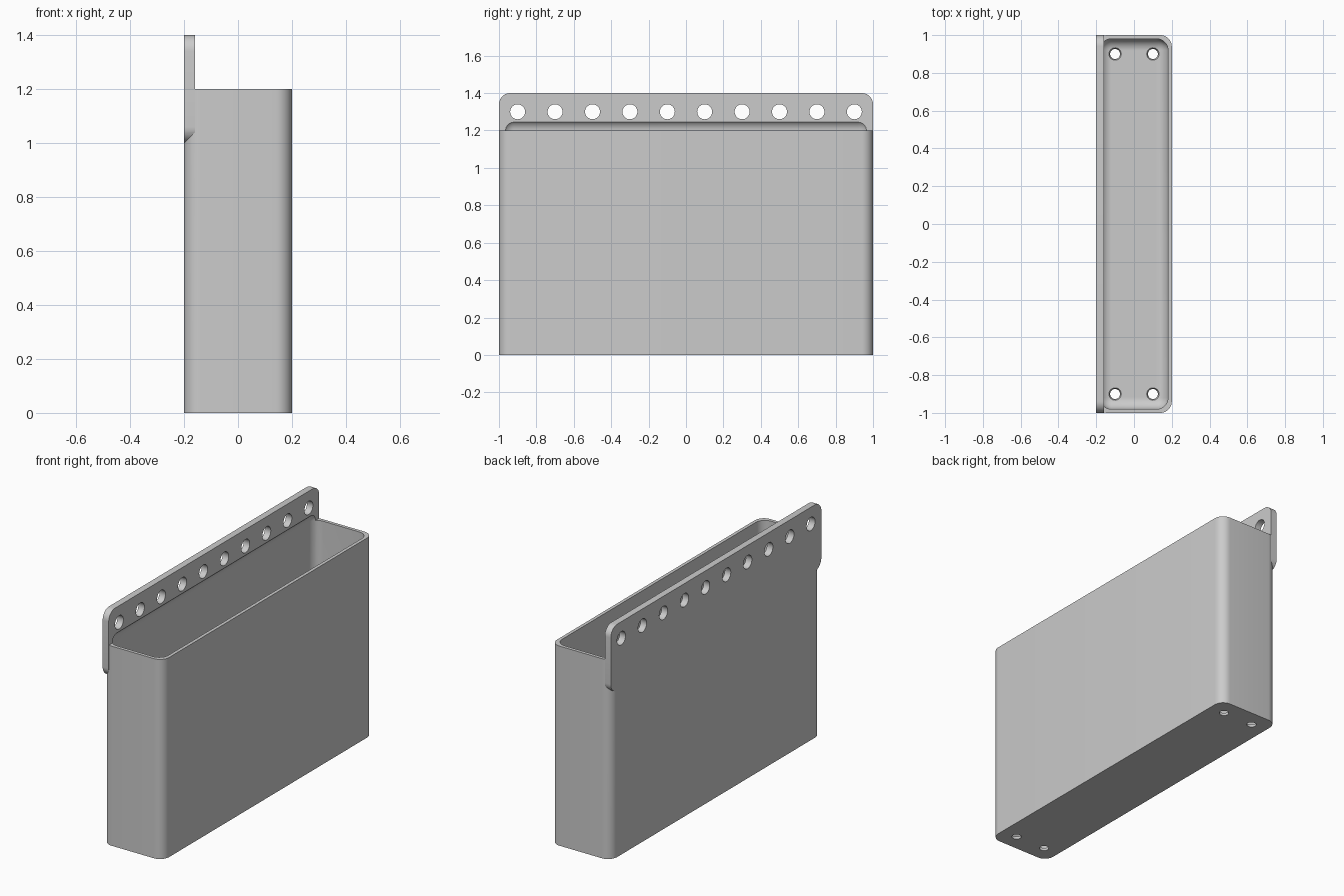
import bpy, bmesh, math
from mathutils import Matrix, Vector

if "Cube" in bpy.data.objects:
    bpy.data.objects.remove(bpy.data.objects["Cube"], do_unlink=True)

WALL, RADIUS = 0.02, 0.06

grey = bpy.data.materials.new("plain grey")
grey.use_nodes = True
colour = (0.6, 0.6, 0.6, 1)
grey.diffuse_color = colour
grey.node_tree.nodes["Principled BSDF"].inputs["Base Color"].default_value = colour


def finish(name, bm):
    mesh = bpy.data.meshes.new(name)
    bm.to_mesh(mesh)
    bm.free()
    mesh.materials.append(grey)
    obj = bpy.data.objects.new(name, mesh)
    bpy.context.collection.objects.link(obj)
    return obj


def rounded_box(name, low, high, axis=None):
    """Box with rounded edges: those along one axis, or all of them."""
    low, high = Vector(low), Vector(high)
    bm = bmesh.new()
    bmesh.ops.create_cube(bm, size=1)
    for v in bm.verts:
        v.co = Vector(h if c > 0 else l for c, l, h in zip(v.co, low, high))
    edges = [e for e in bm.edges if axis is None or
             abs((e.verts[0].co - e.verts[1].co).normalized()[axis]) > 0.9]
    bmesh.ops.bevel(bm, geom=edges, offset=RADIUS, segments=10,
                    profile=0.5, affect='EDGES')
    return finish(name, bm)


def drill(name, points, r_start, r_end, depth, turn):
    """Row of round cutters sharing one mesh."""
    bm = bmesh.new()
    for p in points:
        bmesh.ops.create_cone(bm, cap_ends=True, segments=32, radius1=r_start,
                              radius2=r_end, depth=depth,
                              matrix=Matrix.Translation(p) @ turn)
    return finish(name, bm)


def combine(target, tool, operation):
    mod = target.modifiers.new(operation.title(), 'BOOLEAN')
    mod.operation, mod.solver, mod.object = operation, 'EXACT', tool
    tool.hide_render = True
    bpy.context.view_layer.objects.active = target
    bpy.ops.object.modifier_apply(modifier=mod.name)
    bpy.data.objects.remove(tool, do_unlink=True)


# Bin body with rounded upright corners, joined to the hanging plate
holder = rounded_box("hanging_bin", (-0.2, -1, 0), (0.2, 1, 1.2), axis=2)
plate = rounded_box("hanging_plate", (-0.2, -1, 1.0), (-0.16, 1, 1.4), axis=0)
combine(holder, plate, 'UNION')

# Cavity, rounded all round, which also scoops the foot of the plate
cavity = rounded_box("cavity_cutter", (-0.2 + WALL, -1 + WALL, WALL),
                     (0.2 - WALL, 1 - WALL, 1.2 + RADIUS))
combine(holder, cavity, 'DIFFERENCE')

# Row of hanging holes
row = [(-0.18, -0.9 + 0.2 * i, 1.3) for i in range(10)]
combine(holder, drill("hanging_hole_cutter", row, 0.04, 0.04, 0.2,
                      Matrix.Rotation(math.pi / 2, 4, 'Y')), 'DIFFERENCE')

# Tapered drain holes in the floor
corners = [(x, y, WALL / 2) for x in (-0.1, 0.1) for y in (-0.9, 0.9)]
combine(holder, drill("drain_hole_cutter", corners, 0.025, 0.034, WALL * 1.4,
                      Matrix.Identity(4)), 'DIFFERENCE')

# Smooth the curves, keep the rims sharp
bpy.ops.object.select_all(action='DESELECT')
holder.select_set(True)
bpy.context.view_layer.objects.active = holder
bpy.ops.object.shade_smooth_by_angle(angle=math.radians(30))
